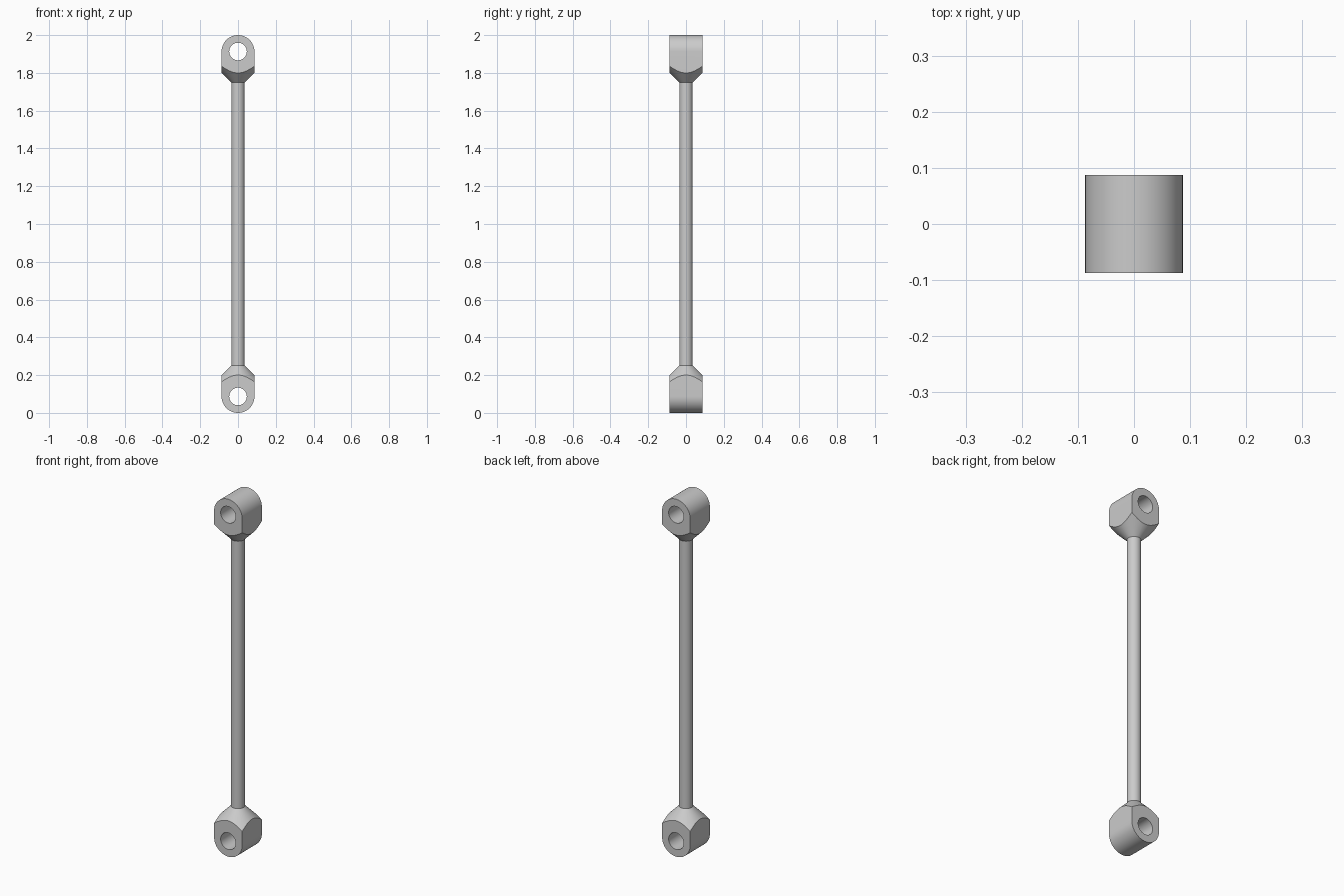
import bpy, bmesh, math

if "Cube" in bpy.data.objects:
    bpy.data.objects.remove(bpy.data.objects["Cube"])

R = 0.087          # half width of the end blocks and eye radius
NECK = 0.0355      # rod radius
NECK_Z = 0.252     # height where the cone meets the rod


def make_object(name, bm):
    bmesh.ops.recalc_face_normals(bm, faces=bm.faces[:])
    mesh = bpy.data.meshes.new(name)
    bm.to_mesh(mesh)
    bm.free()
    obj = bpy.data.objects.new(name, mesh)
    bpy.context.collection.objects.link(obj)
    return obj


def prism(name, points, depth):
    # Extrude an xz outline along y, centred on y = 0
    bm = bmesh.new()
    face = bm.faces.new([bm.verts.new((x, -depth, z)) for x, z in points])
    ext = bmesh.ops.extrude_face_region(bm, geom=[face])
    verts = [v for v in ext["geom"] if isinstance(v, bmesh.types.BMVert)]
    bmesh.ops.translate(bm, vec=(0, 2 * depth, 0), verts=verts)
    return make_object(name, bm)


def lathe(name, profile, steps=48):
    # Closed solid of revolution around z
    bm = bmesh.new()
    rings = [[bm.verts.new((r * math.cos(2 * math.pi * i / steps),
                            r * math.sin(2 * math.pi * i / steps), z))
              for i in range(steps)] for r, z in profile]
    for a, b in zip(rings, rings[1:]):
        for i in range(steps):
            j = (i + 1) % steps
            bm.faces.new((a[i], a[j], b[j], b[i]))
    bm.faces.new(rings[0])
    bm.faces.new(rings[-1])
    return make_object(name, bm)


def arc(radius, a0, a1, n):
    return [(radius * math.cos(a0 + (a1 - a0) * i / n),
             R + radius * math.sin(a0 + (a1 - a0) * i / n)) for i in range(n + 1)]


# Lower eye block: rounded prism trimmed by a 45 degree cone, then drilled
lower = prism("lower_eye", arc(R, math.pi, 2 * math.pi, 32) + [(R, 0.3), (-R, 0.3)], R)
wide = 0.15
cone = lathe("cone_trim", [(wide, -0.05), (wide, NECK_Z - (wide - NECK)), (NECK, NECK_Z)])
hole = prism("hole_cutter", arc(0.0465, 0, 2 * math.pi, 40)[:-1], 0.2)
for cutter, op in ((cone, 'INTERSECT'), (hole, 'DIFFERENCE')):
    mod = lower.modifiers.new("cut", 'BOOLEAN')
    mod.operation, mod.object, mod.solver = op, cutter, 'EXACT'

bpy.context.view_layer.update()
final = bpy.data.meshes.new_from_object(
    lower.evaluated_get(bpy.context.evaluated_depsgraph_get()))
lower.modifiers.clear()
lower.data = final
for cutter in (cone, hole):
    bpy.data.objects.remove(cutter)

# Upper eye block: the same part turned end over end
upper = bpy.data.objects.new("upper_eye", final.copy())
bpy.context.collection.objects.link(upper)
upper.rotation_euler = (0, math.pi, 0)
upper.location = (0, 0, 2)

# Long round rod between the two eyes
rod = lathe("rod", [(NECK, NECK_Z), (NECK, 2 - NECK_Z)])

# Smooth curved faces, keep the hard edges
for obj in (lower, upper, rod):
    bpy.ops.object.select_all(action='DESELECT')
    obj.select_set(True)
    bpy.context.view_layer.objects.active = obj
    bpy.ops.object.shade_smooth_by_angle(angle=math.radians(30))
